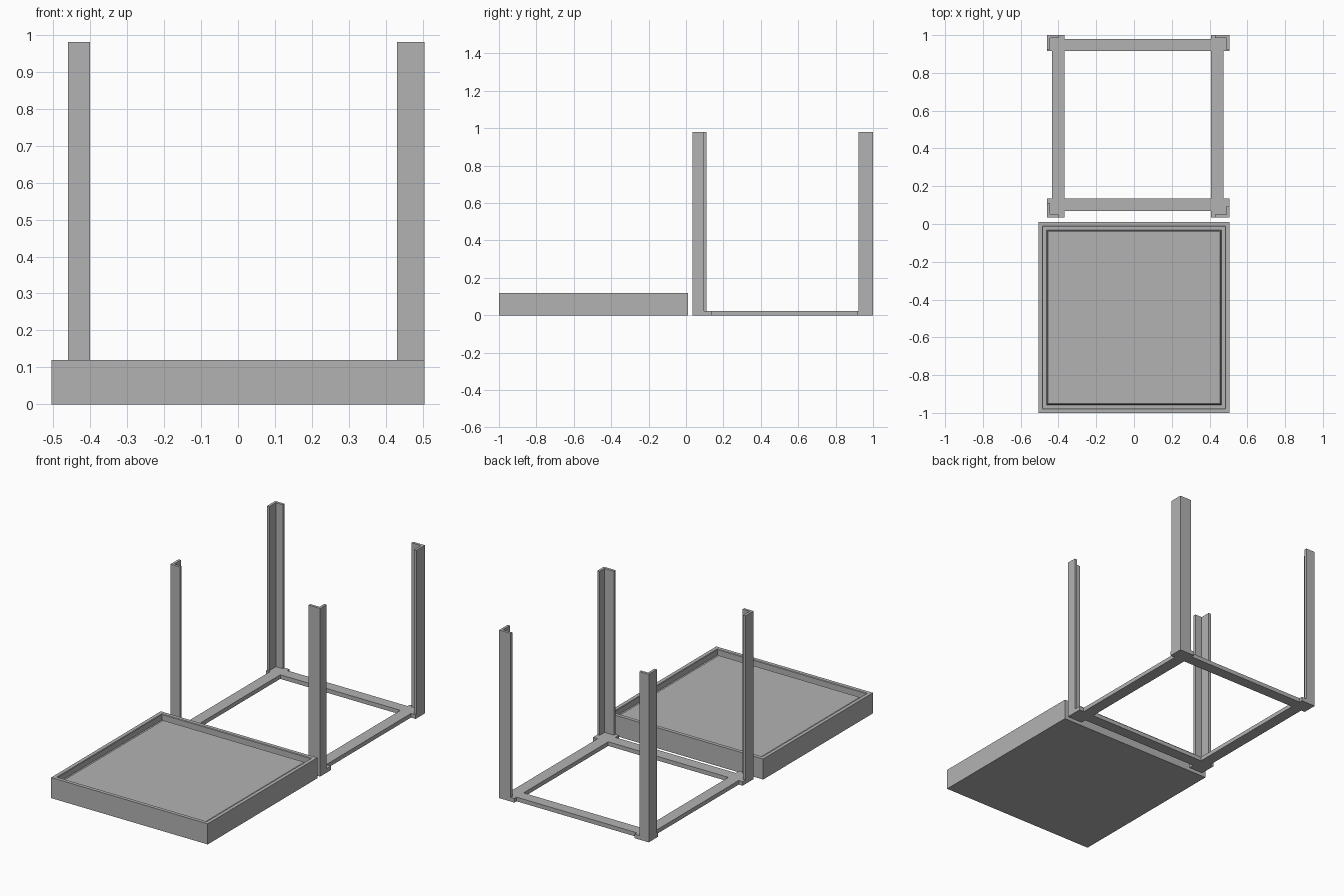
import bpy, bmesh

if "Cube" in bpy.data.objects:
    bpy.data.objects.remove(bpy.data.objects["Cube"])

grey = bpy.data.materials.new("plain grey")
grey.diffuse_color = (0.45, 0.45, 0.45, 1.0)
grey.use_nodes = True
grey.node_tree.nodes["Principled BSDF"].inputs["Base Color"].default_value = grey.diffuse_color


def finish(bm, name):
    bmesh.ops.recalc_face_normals(bm, faces=bm.faces)
    mesh = bpy.data.meshes.new(name)
    bm.to_mesh(mesh)
    bm.free()
    mesh.materials.append(grey)
    obj = bpy.data.objects.new(name, mesh)
    bpy.context.collection.objects.link(obj)
    return obj


def prism(name, outline, z0, z1):
    """Extrude a flat outline from z0 up to z1."""
    bm = bmesh.new()
    base = bm.faces.new([bm.verts.new((x, y, z0)) for x, y in outline])
    top = bmesh.ops.extrude_face_region(bm, geom=[base])["geom"]
    bmesh.ops.translate(bm, vec=(0, 0, z1 - z0),
                        verts=[g for g in top if isinstance(g, bmesh.types.BMVert)])
    return finish(bm, name)


def box(name, x0, x1, y0, y1, z0, z1):
    return prism(name, [(x0, y0), (x1, y0), (x1, y1), (x0, y1)], z0, z1)


# Table top lying upside down: rim, groove and bevelled centre panel as square rings
rings = [(0, 0), (0, 0.12), (0.021, 0.12), (0.024, 0.117), (0.024, 0.085),
         (0.043, 0.085), (0.045, 0.096), (0.05, 0.1)]
bm = bmesh.new()
loops = []
for inset, z in rings:
    h = 0.505 - inset
    loops.append([bm.verts.new((sx * h, -0.495 + sy * h, z))
                  for sx, sy in ((-1, -1), (1, -1), (1, 1), (-1, 1))])
for a, b in zip(loops, loops[1:]):
    for i in range(4):
        j = (i + 1) % 4
        bm.faces.new((a[i], a[j], b[j], b[i]))
bm.faces.new(loops[0][::-1])
bm.faces.new(loops[-1])
finish(bm, "table_top")

# Flat base frame
H = 0.024
box("frame_left", -0.435, -0.368, 0.135, 0.915, 0, H)
box("frame_right", 0.407, 0.475, 0.135, 0.915, 0, H)
box("frame_back", -0.368, 0.407, 0.915, 0.98, 0, H)
box("frame_front", -0.368, 0.407, 0.068, 0.135, 0, H)

# Corner pads with angle-section legs: corner x, y, inward directions, arm lengths
T = 0.015
corners = [
    ("front_left", -0.46, 0.035, 1, 1, 0.06, 0.075),
    ("front_right", 0.505, 0.035, -1, 1, 0.075, 0.06),
    ("back_left", -0.46, 1.0, 1, -1, 0.06, 0.075),
    ("back_right", 0.505, 1.0, -1, -1, 0.075, 0.078),
]
for name, x, y, dx, dy, ax, ay in corners:
    px = -0.368 if dx > 0 else 0.407
    py = 0.135 if dy > 0 else 0.915
    box("pad_" + name, min(x, px), max(x, px), min(y, py), max(y, py), 0, H)
    angle = [(0, 0), (ax, 0), (ax, T), (T, T), (T, ay), (0, ay)]
    prism("leg_" + name, [(x + dx * u, y + dy * v) for u, v in angle], H, 0.98)
